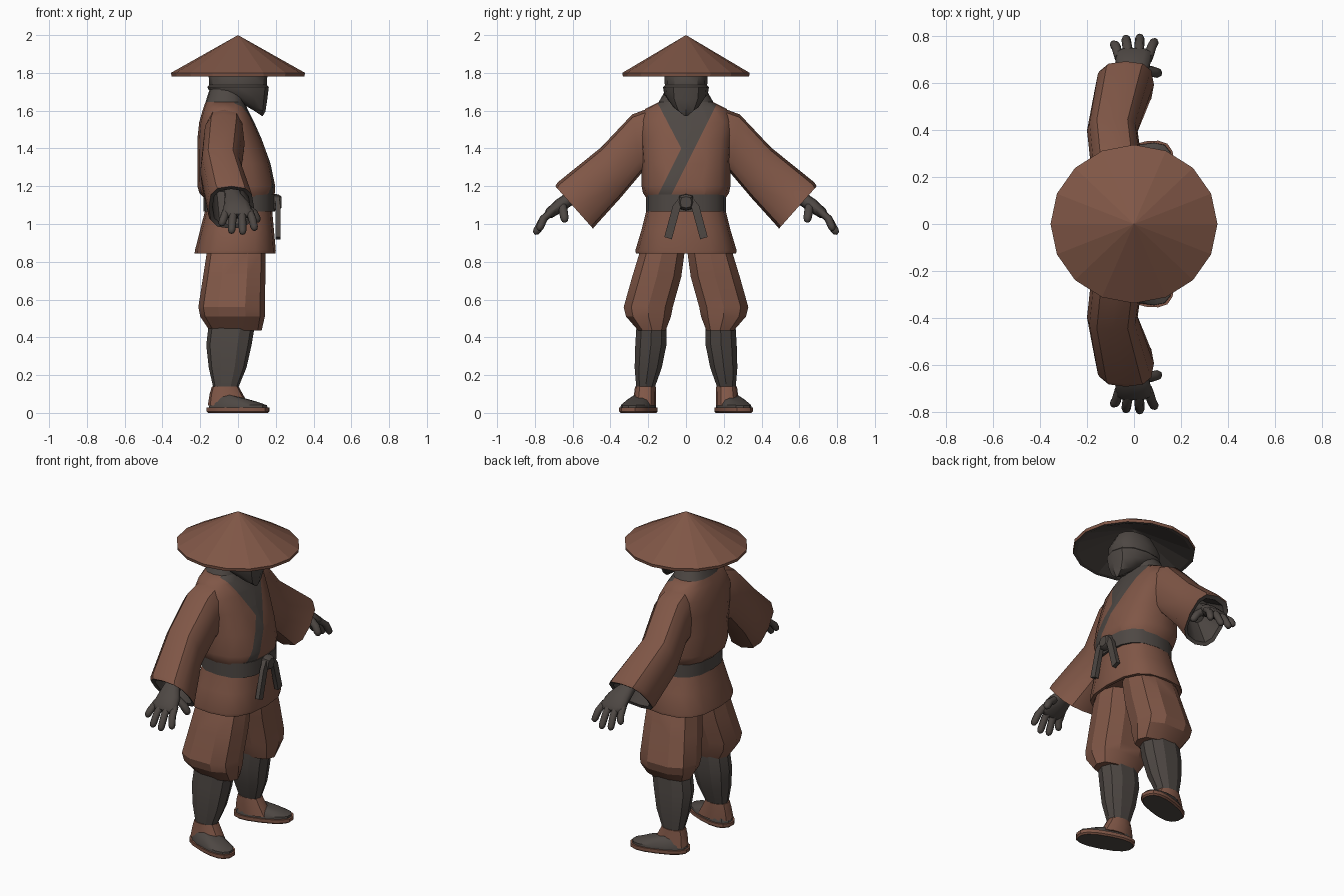
import bpy, bmesh, math
from mathutils import Vector

if "Cube" in bpy.data.objects:
    bpy.data.objects.remove(bpy.data.objects["Cube"])


def material(name, rgb):
    m = bpy.data.materials.new(name)
    m.diffuse_color = (*rgb, 1)
    m.use_nodes = True
    m.node_tree.nodes["Principled BSDF"].inputs["Base Color"].default_value = m.diffuse_color
    return m


CLOTH = material("russet cloth", (0.215, 0.094, 0.062))
DARK = material("charcoal cloth", (0.076, 0.064, 0.057))
BROWN, GREY = 0, 1


def ring(c, u, v):
    """Cross-section: centre and two half-axes."""
    return Vector(c), Vector(u), Vector(v)


def flat(x0, x1, y0, y1, z):
    """Horizontal cross-section from its extents."""
    return ring(((x0 + x1) / 2, (y0 + y1) / 2, z), ((x1 - x0) / 2, 0, 0), (0, (y1 - y0) / 2, 0))


def loft(name, rings, n=12, p=2.0, mat=BROWN, seg=None, mirror=False, smooth=35, paint=None, turn=0):
    """Skin superellipse rings; seg gives a colour to each band."""
    bm = bmesh.new()
    loops = []
    for c, u, v in rings:
        loop = []
        for i in range(n):
            a = 2 * math.pi * (i + turn) / n
            s, t = math.cos(a), math.sin(a)
            s = math.copysign(abs(s) ** (2 / p), s)
            t = math.copysign(abs(t) ** (2 / p), t)
            loop.append(bm.verts.new(c + u * s + v * t))
        loops.append(loop)
    for k in range(len(loops) - 1):
        a, b = loops[k], loops[k + 1]
        for i in range(n):
            j = (i + 1) % n
            f = bm.faces.new((a[i], a[j], b[j], b[i]))
            f.material_index = seg[k] if seg else mat
    for loop, k in ((loops[0], 0), (loops[-1], -1)):
        bm.faces.new(loop).material_index = seg[k] if seg else mat
    bmesh.ops.remove_doubles(bm, verts=bm.verts, dist=1e-4)
    bmesh.ops.recalc_face_normals(bm, faces=bm.faces)
    if paint:
        paint(bm)
    me = bpy.data.meshes.new(name)
    bm.to_mesh(me)
    bm.free()
    me.materials.append(CLOTH)
    me.materials.append(DARK)
    ob = bpy.data.objects.new(name, me)
    bpy.context.collection.objects.link(ob)
    if mirror:
        ob.modifiers.new("mirror", "MIRROR").use_axis = (False, True, False)
    if smooth:
        bpy.ops.object.select_all(action="DESELECT")
        ob.select_set(True)
        bpy.context.view_layer.objects.active = ob
        bpy.ops.object.shade_smooth_by_angle(angle=math.radians(smooth))
    return ob


# Conical hat with dark lining
hat = [(0, 2.0), (0.355, 1.80), (0.352, 1.782), (0.33, 1.784), (0, 1.93)]
loft("hat", [flat(-r, r, -r * 0.95, r * 0.95, z) for r, z in hat],
     n=16, seg=[BROWN, BROWN, GREY, GREY], smooth=0)

# Masked head with pointed chin
loft("head", [
    ring((0, 0, 1.86), (0.11, 0, 0), (0, 0.08, 0)),
    ring((0, 0, 1.78), (0.155, 0, 0), (0, 0.115, 0)),
    ring((0, 0, 1.735), (0.153, 0, 0), (0, 0.112, 0)),
    ring((0, 0, 1.725), (0.163, 0, 0), (0, 0.122, 0)),
    ring((0, 0, 1.685), (0.155, 0, -0.025), (0, 0.115, 0)),
    ring((0.025, 0, 1.645), (0.12, 0, -0.05), (0, 0.075, 0)),
    ring((0.085, 0, 1.60), (0.045, 0, -0.03), (0, 0.018, 0))], p=2.3, mat=GREY)


# Robe body, with the crossed collar cut into the front
def collar(bm):
    lines = [((0.155, 1.62), (-0.075, 1.16)),
             ((-0.145, 1.63), (-0.025, 1.40)),
             ((-0.025, 1.40), (-0.14, 1.17))]

    def side(line, y, z):
        (y0, z0), (y1, z1) = line
        return y - (y0 + (y1 - y0) * (z - z0) / (z1 - z0))

    for (y0, z0), (y1, z1) in lines:
        faces = [f for f in bm.faces if f.normal.x > 0.15]
        geom = faces + list({e for f in faces for e in f.edges}) + list({v for f in faces for v in f.verts})
        bmesh.ops.bisect_plane(bm, geom=geom, plane_co=(0, y0, z0), plane_no=(0, z1 - z0, y0 - y1))
    bmesh.ops.bisect_plane(bm, geom=bm.verts[:] + bm.edges[:] + bm.faces[:],
                           plane_co=(0, 0, 1.645), plane_no=(0, 0, 1))
    for f in bm.faces:
        c = f.calc_center_median()
        left = lines[1] if c.z > 1.40 else lines[2]
        front = f.normal.x > 0.1 and side(lines[0], c.y, c.z) < 0 < side(left, c.y, c.z)
        f.material_index = GREY if front or c.z > 1.645 else BROWN


torso = [(-0.17, 0.18, 0.205, 1.13), (-0.205, 0.195, 0.228, 1.165), (-0.215, 0.197, 0.235, 1.20),
         (-0.215, 0.172, 0.235, 1.32), (-0.215, 0.125, 0.245, 1.45), (-0.205, 0.085, 0.255, 1.54),
         (-0.185, 0.05, 0.215, 1.61), (-0.172, 0.035, 0.145, 1.645), (-0.15, 0.035, 0.105, 1.715)]
loft("robe_body", [flat(a, b, -w, w, z) for a, b, w, z in torso], n=16, p=2.5, paint=collar)

# Belt, knot and robe skirt
loft("belt", [flat(-0.182, 0.195, -0.213, 0.213, z) for z in (1.065, 1.155)], n=16, p=2.6, mat=GREY)
loft("belt_knot", [ring((x, 0, 1.115), (0, w, 0), (0, 0, w))
                   for x, w in ((0.17, 0.045), (0.215, 0.042), (0.23, 0.03))], n=8, p=3, mat=GREY)
loft("belt_tail", [ring((x, y, z), (0.018, 0, 0), (0, 0.028, 0.009)) for x, y, z in
                   ((0.205, 0.01, 1.14), (0.212, 0.05, 1.09), (0.212, 0.095, 0.925))],
     n=4, turn=0.5, mat=GREY, mirror=True)
skirt = [(-0.172, 0.18, 0.208, 1.08), (-0.2, 0.19, 0.235, 0.97), (-0.228, 0.2, 0.268, 0.86),
         (-0.23, 0.198, 0.265, 0.843), (-0.21, 0.18, 0.245, 0.843), (-0.19, 0.165, 0.23, 0.88)]
loft("robe_skirt", [flat(a, b, -w, w, z) for a, b, w, z in skirt], n=16, p=2.7)

# Wide sleeves with dark lining: top y z, bottom y z, x range
sleeve = [(0.19, 1.615, 0.18, 1.27, -0.17, 0.03), (0.285, 1.58, 0.235, 1.27, -0.185, 0.035),
          (0.45, 1.405, 0.345, 1.14, -0.20, 0.015), (0.68, 1.22, 0.485, 0.985, -0.165, 0.08),
          (0.692, 1.20, 0.492, 0.975, -0.155, 0.085), (0.67, 1.185, 0.50, 0.995, -0.135, 0.065),
          (0.50, 1.28, 0.42, 1.17, -0.14, 0.0)]
rings = []
for yt, zt, yb, zb, x0, x1 in sleeve:
    rings.append(ring(((x0 + x1) / 2, (yt + yb) / 2, (zt + zb) / 2), ((x1 - x0) / 2, 0, 0),
                      (0, (yt - yb) / 2, (zt - zb) / 2)))
loft("sleeve", rings, n=12, p=2.8, seg=[0, 0, 0, 0, 1, 1], mirror=True)

# Hands
palm = [(-0.04, 0.47, 1.22, 0.04, 0.035), (-0.025, 0.60, 1.145, 0.045, 0.036),
        (-0.005, 0.665, 1.10, 0.07, 0.036), (0.0, 0.725, 1.055, 0.082, 0.028),
        (0.0, 0.74, 1.04, 0.06, 0.015)]
loft("palm", [ring((x, y, z), (a, 0, 0), (0, b * 0.6, b * 0.8)) for x, y, z, a, b in palm],
     n=12, p=2.4, mat=GREY, mirror=True, smooth=50)


def finger(name, a, b, c, r):
    pts = [Vector(q) for q in (a, b, c)]
    d = (pts[2] - pts[1]).normalized()
    v = d.cross(Vector((1, 0, 0))).normalized()
    u = v.cross(d)
    stations = [(pts[0], r), (pts[1], r), (pts[2] - d * r, r * 0.95), (pts[2] - d * r * 0.3, r * 0.7), (pts[2], r * 0.2)]
    loft(name, [ring(q, u * w, v * w) for q, w in stations], n=8, mat=GREY, mirror=True, smooth=60)


tips = [(-0.062, -0.09, 0.77, 0.99), (-0.022, -0.035, 0.795, 0.95),
        (0.02, 0.025, 0.80, 0.945), (0.06, 0.09, 0.78, 0.965)]
for i, (bx, tx, ty, tz) in enumerate(tips):
    finger("finger_%d" % (i + 1), (bx, 0.705, 1.07), ((bx + tx) / 2, 0.753, 1.03), (tx, ty, tz), 0.021)
finger("thumb", (0.03, 0.655, 1.10), (0.08, 0.648, 1.06), (0.11, 0.64, 1.01), 0.023)

# Baggy trousers
loft("trouser_leg", [
    flat(-0.15, 0.13, 0.0, 0.20, 0.95), flat(-0.165, 0.145, 0.003, 0.25, 0.85),
    flat(-0.185, 0.145, 0.02, 0.29, 0.72), flat(-0.21, 0.142, 0.065, 0.335, 0.56),
    flat(-0.20, 0.142, 0.075, 0.322, 0.51), flat(-0.15, 0.125, 0.105, 0.255, 0.435)],
    n=10, p=2.6, mirror=True, smooth=25)

# Wrapped shins and ankle bands
loft("shin", [
    flat(-0.155, 0.09, 0.10, 0.265, 0.47), flat(-0.168, 0.072, 0.10, 0.272, 0.36),
    flat(-0.155, 0.045, 0.125, 0.275, 0.24), flat(-0.13, 0.0, 0.165, 0.265, 0.13)],
    n=10, p=2.4, mat=GREY, mirror=True, smooth=25)
loft("ankle_band", [
    flat(-0.138, 0.003, 0.16, 0.27, 0.14), flat(-0.15, 0.025, 0.158, 0.275, 0.10),
    flat(-0.16, 0.06, 0.158, 0.285, 0.04)], n=12, p=2.3, mirror=True)

# Shoes turned slightly outward
ANG = math.radians(19)
FWD, SIDE = Vector((math.cos(ANG), math.sin(ANG), 0)), Vector((-math.sin(ANG), math.cos(ANG), 0))


def foot(shift, length, width, z, tilt=0):
    c = Vector((0, 0.252, z)) + FWD * shift
    return ring(c, FWD * length + Vector((0, 0, -tilt)), SIDE * width)


def sole_paint(bm):
    for f in bm.faces:
        f.material_index = GREY if f.normal.z < -0.9 else BROWN


loft("shoe_sole", [foot(0, 0.165, 0.074, 0), foot(0, 0.174, 0.083, 0.008), foot(0, 0.174, 0.083, 0.028)],
     n=16, p=2.5, mirror=True, paint=sole_paint)
loft("shoe_upper", [foot(0.0, 0.165, 0.075, 0.025), foot(0.003, 0.16, 0.074, 0.045, 0.005),
                    foot(-0.01, 0.12, 0.055, 0.075, 0.018), foot(-0.025, 0.07, 0.035, 0.092, 0.018)],
     n=14, p=2.4, mat=GREY, mirror=True)
